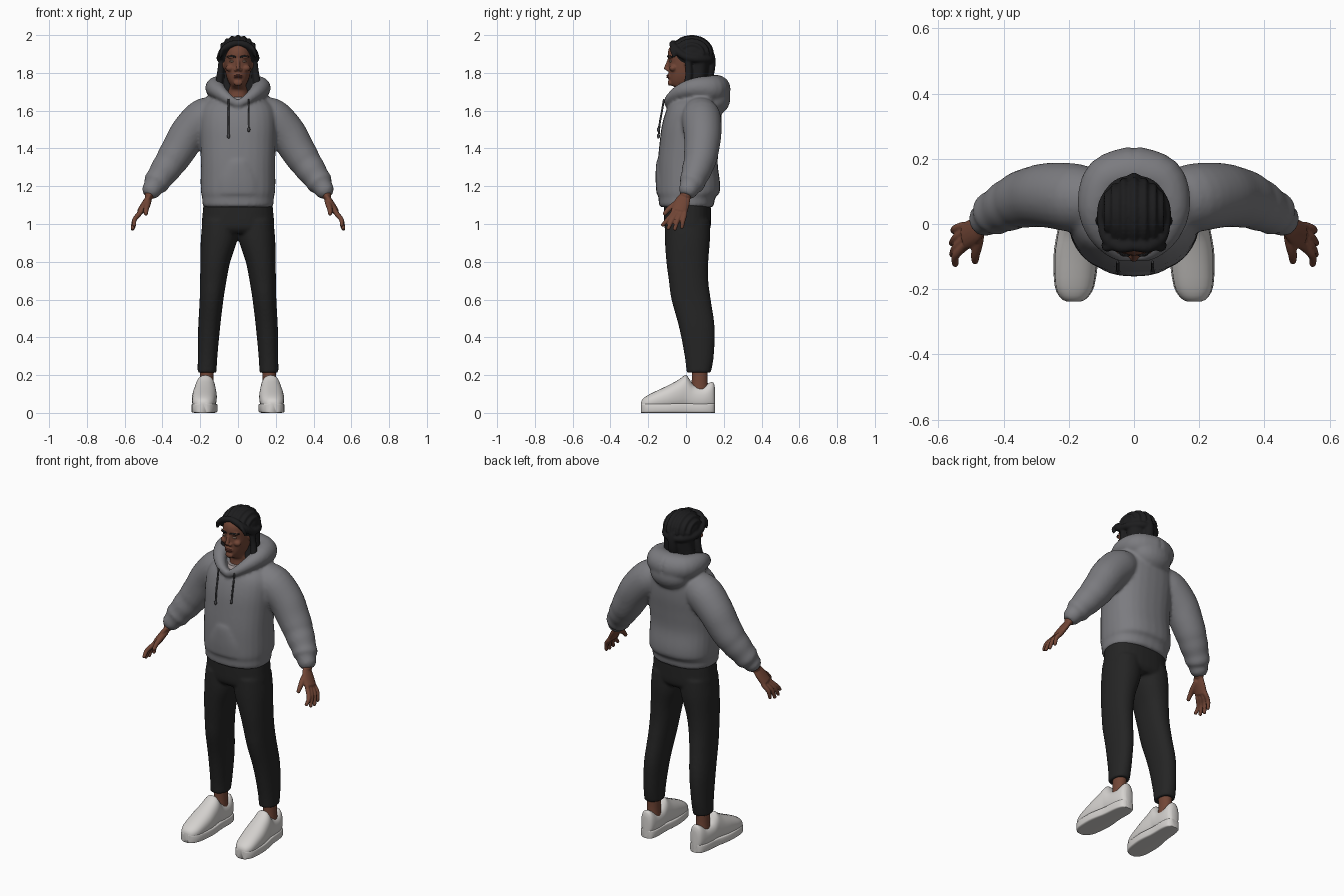
import bpy, bmesh, math
from mathutils import Vector, Matrix


def material(name, rgb):
    m = bpy.data.materials.new(name)
    m.diffuse_color = (*rgb, 1)
    return m


GREY = material("hoodie grey", (.2, .2, .215))
BLACK = material("trouser black", (.018, .018, .018))
SKIN = material("skin brown", (.165, .06, .036))
LIP = material("lip brown", (.13, .04, .028))
HAIR = material("hair black", (.012, .012, .013))
WHITE = material("shoe white", (.66, .64, .62))
CORD = material("cord grey", (.06, .06, .065))
SHIRT = material("shirt grey", (.32, .28, .28))
EYE = material("eye cream", (.4, .27, .2))


def smooth(rows, k=4):
    """Catmull-Rom interpolation of numeric rows."""
    out, n = [], len(rows)
    for i in range(n - 1):
        p = [rows[max(i - 1, 0)], rows[i], rows[i + 1], rows[min(i + 2, n - 1)]]
        for j in range(k):
            t = j / k
            out.append([b + .5 * t * (c - a + t * (2 * a - 5 * b + 4 * c - d + t * (3 * (b - c) + d - a)))
                        for a, b, c, d in zip(*p)])
    return out + [list(rows[-1])]


def loft(bm, rings, e=2.0, seg=28):
    """Skin superellipse rings, each given as centre, half axis, half axis."""
    loops = []
    for c, a, b in rings:
        loop = []
        for i in range(seg):
            u, v = math.cos(math.tau * i / seg), math.sin(math.tau * i / seg)
            u, v = [math.copysign(abs(w) ** (2 / e), w) for w in (u, v)]
            loop.append(bm.verts.new(c + a * u + b * v))
        loops.append(loop)
    for p, q in zip(loops, loops[1:]):
        for i in range(seg):
            j = (i + 1) % seg
            bm.faces.new((p[i], p[j], q[j], q[i]))
    bm.faces.new(loops[0])
    bm.faces.new(loops[-1])


def levels(bm, rows, e=2.0, k=4):
    """Stacked horizontal rings: z, x, front y, back y, half width."""
    loft(bm, [(Vector((x, (f + b) / 2, z)), Vector((w, 0, 0)), Vector((0, (b - f) / 2, 0)))
              for z, x, f, b, w in smooth(rows, k)], e)


def tube(bm, pts, ref=(0, 1, 0), flat=1.0, seg=16, k=4):
    """Round-ended tube through x, y, z, radius; flat scales it across ref."""
    rows = smooth(pts, k)
    cs = [Vector(r[:3]) for r in rows]
    rings, n = [], len(rows)
    for i, (c, row) in enumerate(zip(cs, rows)):
        t = (cs[min(i + 1, n - 1)] - cs[max(i - 1, 0)]).normalized()
        b = t.cross(Vector(ref)).normalized()
        a, r = b.cross(t), row[3]
        ring = (c, a * r, b * r * flat)
        tip = [(c + t * r * flat * (.5 if i else -.5), a * r * .65, b * r * flat * .65)]
        rings += (tip if i == 0 else []) + [ring] + (tip if i == n - 1 else [])
    loft(bm, rings, 2, seg)


def ball(bm, c, r):
    bmesh.ops.create_uvsphere(bm, u_segments=24, v_segments=14, radius=1,
                              matrix=Matrix.Translation(c) @ Matrix.Diagonal((*r, 1)))


def finish(bm, name, mat, voxel=0, relax=3):
    bmesh.ops.recalc_face_normals(bm, faces=bm.faces[:])
    me = bpy.data.meshes.new(name)
    bm.to_mesh(me)
    bm.free()
    me.materials.append(mat)
    ob = bpy.data.objects.new(name, me)
    bpy.context.collection.objects.link(ob)
    bpy.context.view_layer.objects.active = ob
    bpy.ops.object.select_all(action='DESELECT')
    ob.select_set(True)
    bpy.ops.object.shade_smooth_by_angle(angle=math.radians(45))
    if voxel:  # fuse overlapping forms into one skin
        m = ob.modifiers.new("fuse", 'REMESH')
        m.mode, m.voxel_size, m.use_smooth_shade = 'VOXEL', voxel, True
        s = ob.modifiers.new("relax", 'SMOOTH')
        s.factor, s.iterations = .5, relax
    return ob


def mx(pts, s):
    return [(p[0] * s, *p[1:]) for p in pts]


# Hoodie: body, pocket, sleeves, collapsed hood
bm = bmesh.new()
levels(bm, [(1.09, 0, -.135, .14, .18), (1.10, 0, -.143, .148, .188), (1.14, 0, -.146, .155, .19),
            (1.165, 0, -.153, .178, .196), (1.22, 0, -.153, .18, .198), (1.32, 0, -.15, .168, .197),
            (1.42, 0, -.141, .175, .2), (1.52, 0, -.128, .186, .203), (1.6, 0, -.105, .187, .195),
            (1.645, 0, -.078, .18, .165), (1.67, 0, -.02, .16, .13), (1.68, 0, .02, .13, .08)], 2.35)
levels(bm, [(1.16, 0, -.157, .1, .15), (1.24, 0, -.161, .1, .14), (1.33, 0, -.157, .1, .09),
            (1.345, 0, -.14, .1, .08)], 2.6)
for s in (1, -1):
    tube(bm, mx([(.11, .07, 1.585, .09), (.18, .08, 1.56, .105), (.26, .088, 1.48, .1),
                 (.31, .083, 1.40, .093), (.345, .075, 1.345, .088), (.365, .067, 1.315, .082),
                 (.39, .055, 1.28, .079), (.415, .042, 1.245, .07), (.435, .03, 1.215, .069),
                 (.447, .02, 1.197, .055), (.464, .01, 1.17, .05)], s), seg=24)
    tube(bm, mx([(0, -.098, 1.635, .018), (.05, -.085, 1.662, .027), (.1, -.03, 1.70, .04),
                 (.118, .05, 1.72, .055), (.085, .135, 1.715, .072), (0, .162, 1.712, .078)], s),
         ref=(0, 0, 1), seg=20)
ball(bm, (0, .15, 1.665), (.125, .085, .09))
finish(bm, "hoodie", GREY, .01, 4)

# Drawstrings with knotted ends
bm = bmesh.new()
for x, end in ((-.05, 1.465), (.057, 1.50)):
    tube(bm, [(x, -.117, 1.66, .005), (x, -.127, 1.6, .005), (x, -.138, 1.54, .005),
              (x, -.145, end, .005)], ref=(1, 0, 0), seg=8)
    ball(bm, (x, -.146, end), (.008, .008, .013))
finish(bm, "drawstrings", CORD)

# Shirt collar inside the hood
bm = bmesh.new()
levels(bm, [(1.6, 0, -.08, .1, .075), (1.65, 0, -.075, .1, .07), (1.672, 0, -.058, .09, .062)])
finish(bm, "shirt_collar", SHIRT)

# Trousers: pelvis and two tapered legs
bm = bmesh.new()
levels(bm, [(1.13, 0, -.115, .13, .18), (1.05, 0, -.117, .132, .188), (.98, 0, -.114, .13, .19),
            (.95, 0, -.09, .11, .15)], 2.4)
for s in (1, -1):
    levels(bm, [(z, x * s, f, b, w) for z, x, f, b, w in (
        (1.02, .095, -.11, .125, .092), (.92, .1, -.112, .127, .097), (.8, .12, -.104, .118, .079),
        (.7, .131, -.091, .118, .07), (.6, .14, -.077, .131, .063), (.45, .153, -.036, .152, .058),
        (.3, .161, -.007, .147, .052), (.213, .164, .003, .132, .05))], 2.2)
finish(bm, "trousers", BLACK, .009, 3)

# Shoes: boxy sole and rounded upper from y, half width, top height
shoe = [(-.238, .02, .055), (-.228, .04, .075), (-.19, .061, .1), (-.1, .069, .143), (-.04, .064, .175),
        (-.005, .058, .2), (.012, .056, .188), (.04, .054, .15), (.09, .052, .14), (.125, .046, .16),
        (.145, .036, .16), (.154, .02, .13)]
for s, side in ((1, "left"), (-1, "right")):
    for part, e in (("sole", 7), ("upper", 2.3)):
        bm, rings = bmesh.new(), []
        for y, w, top in smooth(shoe, 3):
            lo, hi = (0, .05) if part == "sole" else (.012, top)
            w = w if part == "sole" else w * .95
            rings.append((Vector((s * (.173 - .05 * y), y, (lo + hi) / 2)), Vector((w, 0, 0)),
                          Vector((0, 0, (hi - lo) / 2))))
        loft(bm, rings, e)
        finish(bm, f"{side}_shoe_{part}", WHITE)
    # Ankle
    bm = bmesh.new()
    levels(bm, [(.1, s * .166, .02, .125, .04), (.16, s * .166, .03, .115, .036),
                (.24, s * .164, .03, .115, .037)])
    finish(bm, side + "_ankle", SKIN)
    # Hand: wrist, palm, four fingers, thumb
    bm = bmesh.new()
    tube(bm, mx([(.45, .015, 1.195, .032), (.472, -.003, 1.145, .029)], s), flat=.85)
    tube(bm, mx([(.468, -.003, 1.15, .03), (.487, -.02, 1.115, .041), (.515, -.036, 1.068, .043)], s), flat=.45)
    for k, (y, tx, ty, tz) in enumerate(((-.068, .548, -.125, .987), (-.046, .558, -.095, .97),
                                         (-.024, .559, -.06, .966), (-.003, .553, -.022, .975))):
        tube(bm, mx([(.505, y * .8 - .008, 1.085, .012), (.522, y - .003, 1.055, .0135),
                     (.548, (y + ty) / 2 - .002, 1.022, .0125), (tx, ty, tz + .005, .010)], s), seg=12)
    tube(bm, mx([(.475, -.02, 1.125, .018), (.48, -.06, 1.102, .017), (.486, -.092, 1.078, .014),
                 (.488, -.115, 1.052, .011)], s), ref=(1, 0, 0), seg=12)
    finish(bm, side + "_hand", SKIN, .0045, 2)

# Head and neck with nose, brow ridge, cheeks, chin and ears
bm = bmesh.new()
levels(bm, [(1.62, 0, -.045, .08, .058), (1.70, 0, -.035, .08, .054), (1.722, 0, -.055, .08, .045),
            (1.735, 0, -.08, .08, .042), (1.755, 0, -.089, .085, .052), (1.785, 0, -.091, .09, .063),
            (1.82, 0, -.092, .1, .07), (1.86, 0, -.092, .11, .075), (1.90, 0, -.097, .12, .076),
            (1.935, 0, -.087, .12, .07), (1.96, 0, -.055, .1, .05), (1.975, 0, -.01, .07, .02)], 2.1)
tube(bm, [(0, -.088, 1.872, .009), (0, -.098, 1.845, .010), (0, -.106, 1.822, .012)], ref=(1, 0, 0))
ball(bm, (0, -.085, 1.747), (.024, .012, .016))
ball(bm, (0, -.09, 1.782), (.024, .01, .014))
for s in (1, -1):
    ball(bm, (s * .012, -.095, 1.816), (.01, .011, .008))
    ball(bm, (s * .042, -.068, 1.825), (.024, .02, .018))
    ball(bm, (s * .032, -.083, 1.884), (.026, .012, .008))
    ball(bm, (s * .077, .012, 1.85), (.01, .02, .03))
finish(bm, "head", SKIN, .005, 2)

# Eyes, brows and lips
bm, brow, lips = bmesh.new(), bmesh.new(), bmesh.new()
for s in (1, -1):
    ball(bm, (s * .033, -.082, 1.861), (.013, .008, .005))
    tube(brow, mx([(.013, -.094, 1.884, .0045), (.035, -.094, 1.889, .005), (.058, -.072, 1.884, .004)], s),
         ref=(0, 0, 1), seg=8)
for z in (1.786, 1.777):
    ball(lips, (0, -.095, z), (.022, .009, .005))
finish(bm, "eyes", EYE)
finish(brow, "eyebrows", HAIR)
finish(lips, "lips", LIP)

# Hair: cap, combed ridges, swept-back sides, long back, tied tail
bm = bmesh.new()
ball(bm, (0, .03, 1.902), (.098, .108, .092))
for k in range(-3, 4):
    f = k * .33
    tube(bm, [(.098 * math.sin(f), .03 - .108 * math.cos(f) * math.cos(a), 1.9 + .091 * math.cos(f) * math.sin(a), .011)
              for a in [math.radians(d) for d in (38, 65, 95, 125, 155, 180)]], ref=(1, 0, 0), seg=10)
levels(bm, [(1.91, 0, .0, .13, .095), (1.83, 0, .012, .122, .092), (1.76, 0, .01, .113, .1),
            (1.70, 0, -.005, .112, .114), (1.66, 0, 0, .11, .11)], 2.3)
for s in (1, -1):
    tube(bm, mx([(.004, -.068, 1.958, .016), (.045, -.07, 1.948, .018), (.08, -.045, 1.915, .02),
                 (.092, .0, 1.885, .02), (.088, .06, 1.875, .022), (.05, .115, 1.872, .022),
                 (0, .132, 1.87, .02)], s), ref=(0, 0, 1))
    tube(bm, mx([(.085, .01, 1.87, .018), (.092, .015, 1.81, .018), (.1, .01, 1.75, .02),
                 (.104, -.008, 1.69, .019)], s))
    tube(bm, mx([(.06, -.07, 1.945, .009), (.085, -.075, 1.92, .01), (.094, -.062, 1.885, .008)], s))
tube(bm, [(0, .125, 1.905, .022), (0, .132, 1.87, .025), (0, .122, 1.81, .03), (0, .105, 1.74, .025)])
finish(bm, "hair", HAIR, .006, 2)
